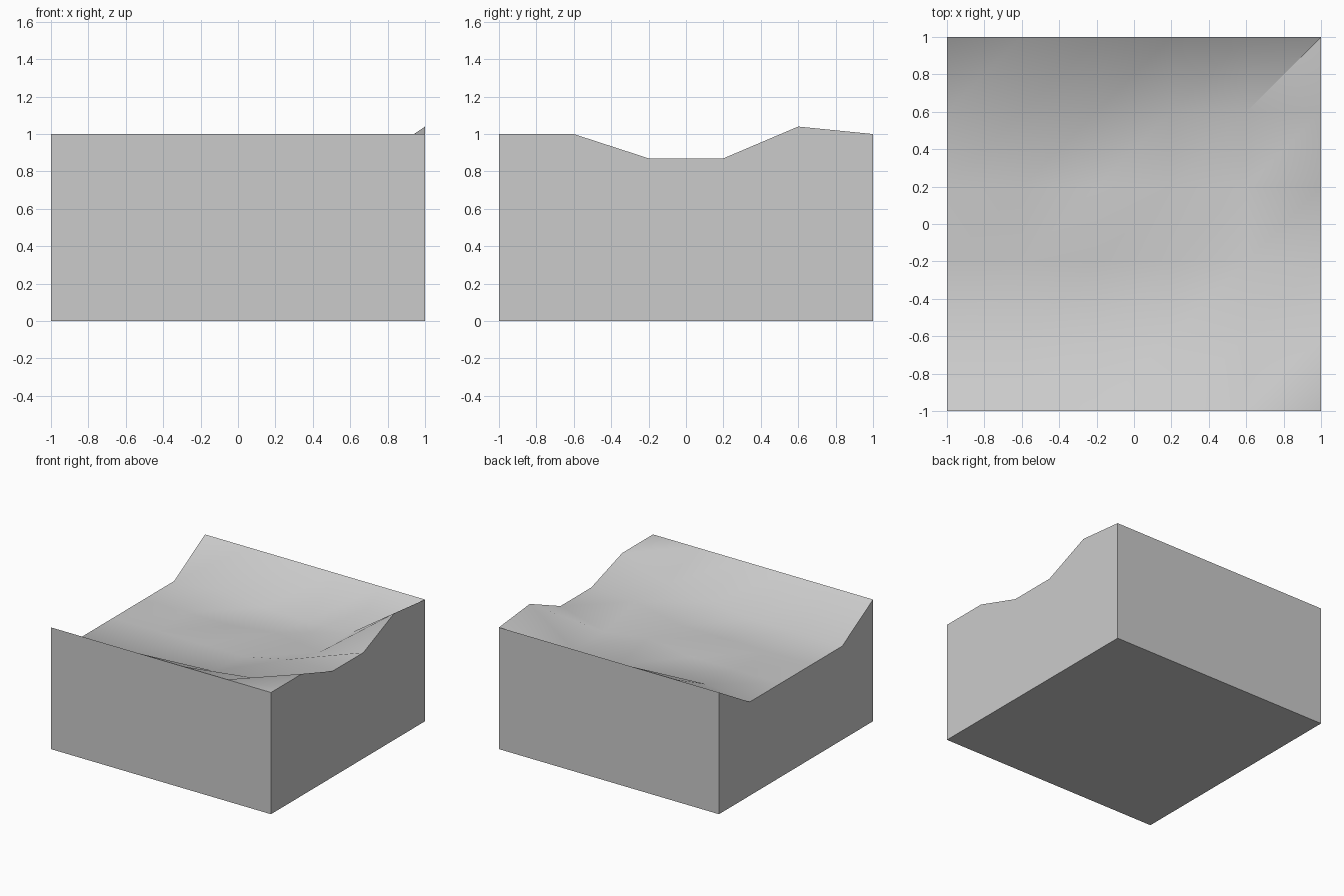
import bpy, bmesh

if "Cube" in bpy.data.objects:
    bpy.data.objects.remove(bpy.data.objects["Cube"])

# Surface heights: rows from front (y=-1) to back (y=1), columns left to right
HEIGHTS = [
    [1.00, 1.00, 1.00, 1.00, 1.00, 1.00],
    [0.77, 0.77, 0.77, 0.81, 0.855, 1.00],
    [0.77, 0.77, 0.775, 0.775, 0.86, 0.87],
    [0.77, 0.77, 0.77, 0.82, 0.765, 0.87],
    [0.77, 0.81, 0.77, 0.757, 0.77, 1.04],
    [1.00, 1.00, 1.00, 1.00, 1.00, 1.00],
]
N = len(HEIGHTS)
STEP = 2 / (N - 1)

bm = bmesh.new()

# Uneven top, each cell split along its front-left to back-right diagonal
v = [[bm.verts.new((-1 + i * STEP, -1 + j * STEP, z)) for i, z in enumerate(row)]
     for j, row in enumerate(HEIGHTS)]
for j in range(N - 1):
    for i in range(N - 1):
        a, b, c, d = v[j][i], v[j][i + 1], v[j + 1][i + 1], v[j + 1][i]
        bm.faces.new((a, b, c))
        bm.faces.new((a, c, d))

# Straight side walls dropped to the ground, then the base
rim = [e for e in bm.edges if e.is_boundary]
walls = bmesh.ops.extrude_edge_only(bm, edges=rim)["geom"]
for w in walls:
    if isinstance(w, bmesh.types.BMVert):
        w.co.z = 0
bmesh.ops.holes_fill(bm, edges=[e for e in bm.edges if e.is_boundary], sides=0)
bmesh.ops.recalc_face_normals(bm, faces=bm.faces)

mesh = bpy.data.meshes.new("ground_block")
bm.to_mesh(mesh)
bm.free()
block = bpy.data.objects.new("ground_block", mesh)
bpy.context.collection.objects.link(block)

# Smooth rolling top with sharp block edges
bpy.context.view_layer.objects.active = block
block.select_set(True)
bpy.ops.object.shade_smooth_by_angle(angle=0.8)
